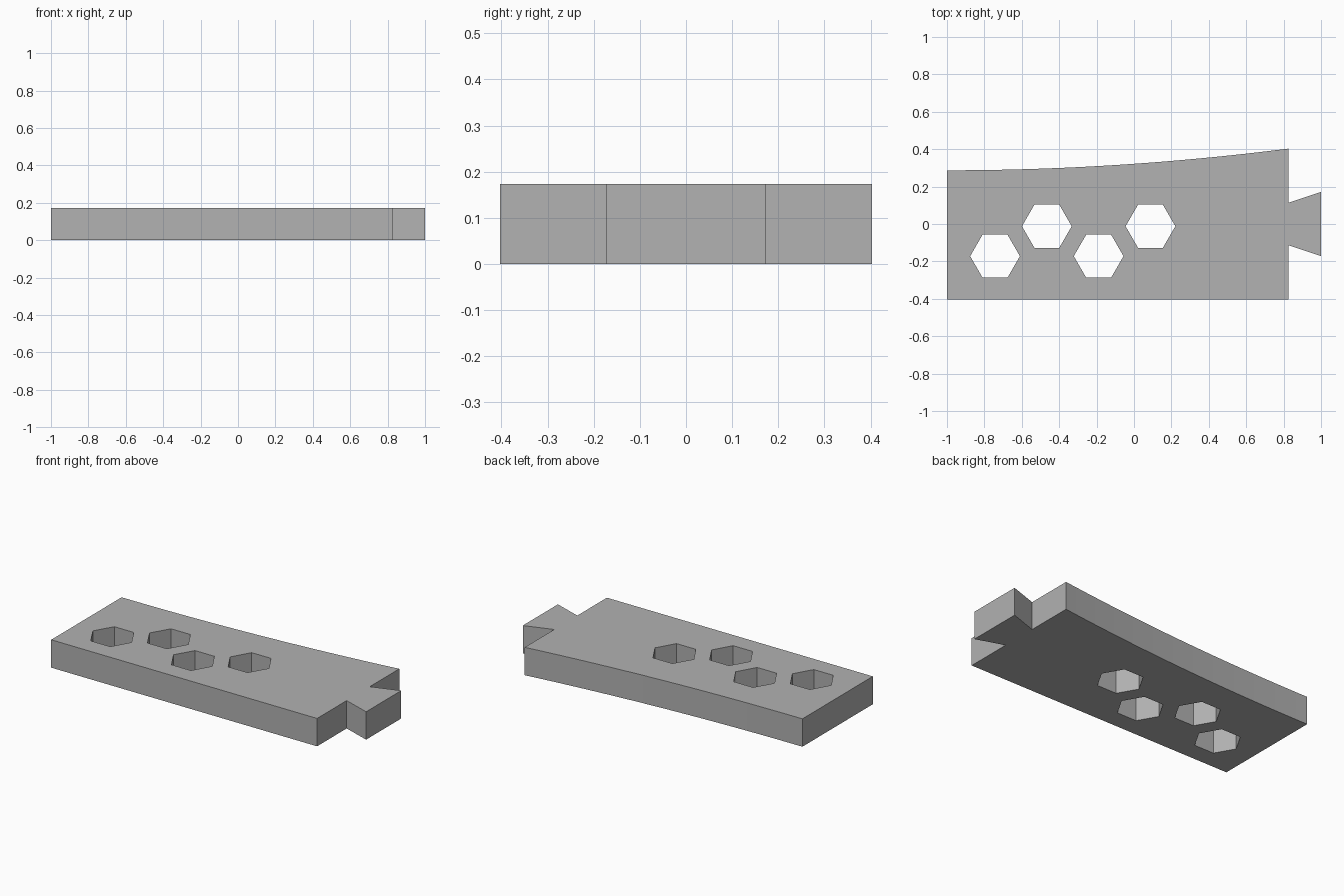
import bpy
import bmesh
import math

if "Cube" in bpy.data.objects:
    bpy.data.objects.remove(bpy.data.objects["Cube"])

HEIGHT = 0.173
BODY_END = 0.825
HALF_WIDTH = 0.403
HEX_RADIUS = 0.133
CURVE_STEPS = 24

grey = bpy.data.materials.new("plain grey")
grey.diffuse_color = (0.445, 0.445, 0.445, 1)
grey.use_nodes = True
grey.node_tree.nodes["Principled BSDF"].inputs["Base Color"].default_value = grey.diffuse_color


def add_loop(bm, points):
    """Add a closed outline of edges at z = 0."""
    verts = [bm.verts.new((x, y, 0)) for x, y in points]
    return [bm.edges.new((v, verts[(i + 1) % len(verts)])) for i, v in enumerate(verts)]


# Outline: straight front edge, dovetail tab on the right, gently flaring back edge
outline = [(-1, -HALF_WIDTH), (BODY_END, -HALF_WIDTH),
           (BODY_END, -0.113), (1, -0.172), (1, 0.172), (BODY_END, 0.113)]
for i in range(CURVE_STEPS, -1, -1):
    t = i / CURVE_STEPS
    outline.append((-1 + (BODY_END + 1) * t, 0.287 + (HALF_WIDTH - 0.287) * t * t))

bm = bmesh.new()
edges = add_loop(bm, outline)

# Staggered hexagonal through holes
for i in range(4):
    cx = -0.743 + 0.277 * i
    cy = -0.172 if i % 2 == 0 else -0.012
    edges += add_loop(bm, [(cx + HEX_RADIUS * math.cos(k * math.pi / 3),
                            cy + HEX_RADIUS * math.sin(k * math.pi / 3)) for k in range(6)])

# Fill the flat shape around the holes, then raise it to a solid plate
bmesh.ops.triangle_fill(bm, edges=edges, use_beauty=True, use_dissolve=False, normal=(0, 0, 1))
raised = bmesh.ops.extrude_face_region(bm, geom=bm.faces[:], use_keep_orig=True)
top_verts = [g for g in raised["geom"] if isinstance(g, bmesh.types.BMVert)]
bmesh.ops.translate(bm, verts=top_verts, vec=(0, 0, HEIGHT))
bmesh.ops.recalc_face_normals(bm, faces=bm.faces[:])

mesh = bpy.data.meshes.new("dovetail_plate")
bm.to_mesh(mesh)
bm.free()
mesh.materials.append(grey)
plate = bpy.data.objects.new("dovetail_plate", mesh)
bpy.context.collection.objects.link(plate)
